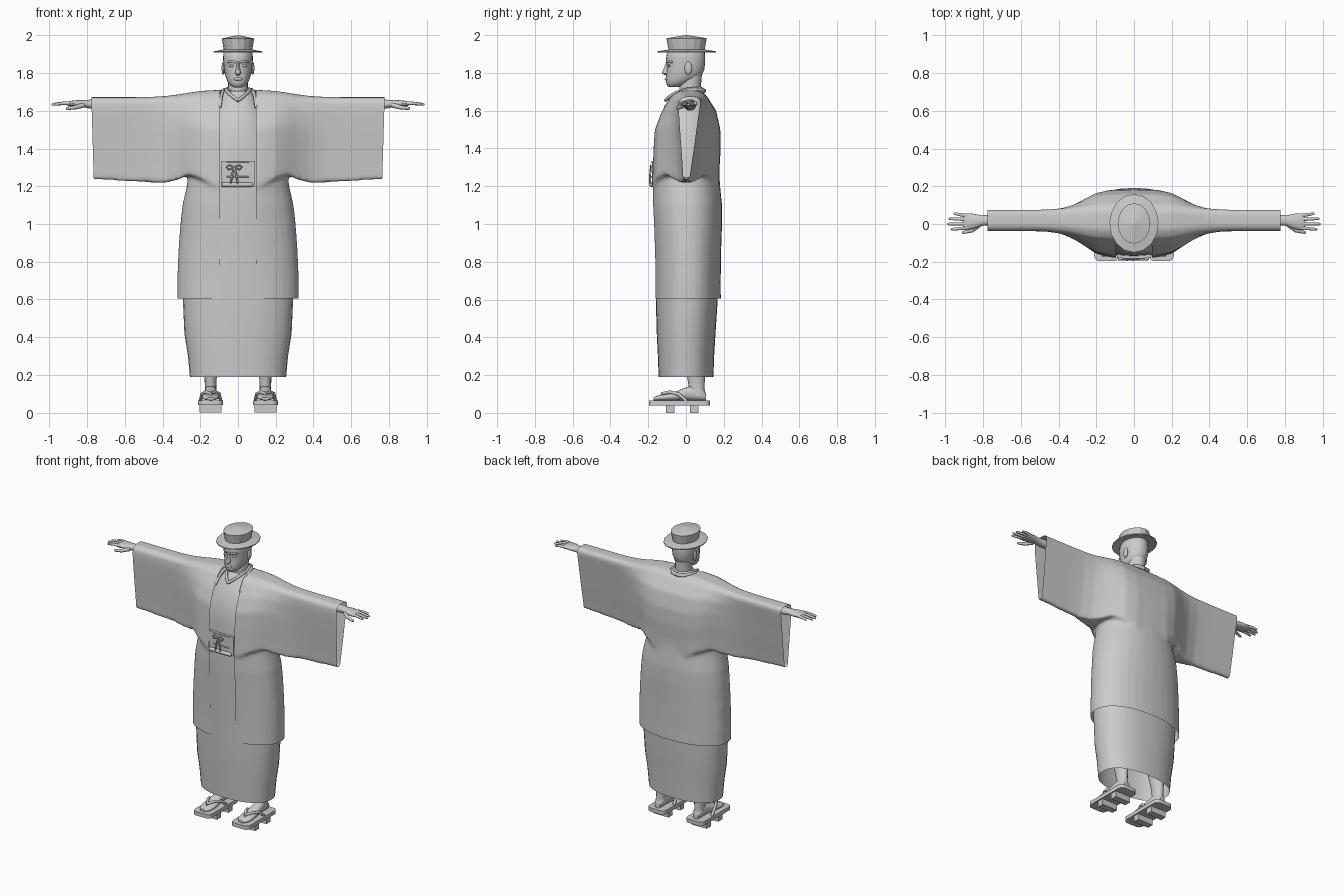
import bpy, bmesh, math
from mathutils import Vector

if "Cube" in bpy.data.objects:
    bpy.data.objects.remove(bpy.data.objects["Cube"])

grey = bpy.data.materials.new("plain grey")
grey.diffuse_color = (0.6, 0.6, 0.6, 1)
grey.use_nodes = True
grey.node_tree.nodes["Principled BSDF"].inputs["Base Color"].default_value = grey.diffuse_color


def finish(name, bm):
    bmesh.ops.recalc_face_normals(bm, faces=bm.faces)
    me = bpy.data.meshes.new(name)
    bm.to_mesh(me)
    bm.free()
    me.materials.append(grey)
    ob = bpy.data.objects.new(name, me)
    bpy.context.collection.objects.link(ob)
    return ob


def skin(bm, rings, cap_start=True, cap_end=True):
    vs = [[bm.verts.new(p) for p in r] for r in rings]
    n = len(vs[0])
    for a, b in zip(vs, vs[1:]):
        for i in range(n):
            bm.faces.new((a[i], a[(i + 1) % n], b[(i + 1) % n], b[i]))
    if cap_start:
        bm.faces.new(vs[0])
    if cap_end:
        bm.faces.new(vs[-1])


def oval(cx, cy, hx, hy, n=32, power=2.2):
    pts = []
    for i in range(n):
        c, s = math.cos(math.tau * i / n), math.sin(math.tau * i / n)
        pts.append((cx + hx * math.copysign(abs(c) ** (2 / power), c),
                    cy + hy * math.copysign(abs(s) ** (2 / power), s)))
    return pts


def stack(secs, cx=0, n=32, power=2.2):
    """Horizontal rings from (z, half width, front y, back y)."""
    return [[(x, y, z) for x, y in oval(cx, (f + b) / 2, hx, (b - f) / 2, n, power)]
            for z, hx, f, b in secs]


def loft(name, rings, cap_start=True, cap_end=True):
    bm = bmesh.new()
    skin(bm, rings, cap_start, cap_end)
    return finish(name, bm)


def ball(name, loc, size):
    bm = bmesh.new()
    bmesh.ops.create_uvsphere(bm, u_segments=16, v_segments=10, radius=1)
    for v in bm.verts:
        v.co = Vector(loc) + Vector([a * b for a, b in zip(v.co, size)])
    return finish(name, bm)


def box(name, lo, hi, bevel=0.0):
    bm = bmesh.new()
    bmesh.ops.create_cube(bm, size=1)
    for v in bm.verts:
        v.co = [(a + b) / 2 + c * (b - a) for a, b, c in zip(lo, hi, v.co)]
    if bevel:
        edges = [e for e in bm.edges if abs(e.verts[0].co.z - e.verts[1].co.z) > 1e-4]
        bmesh.ops.bevel(bm, geom=edges, offset=bevel, segments=4, affect='EDGES', profile=0.5)
    return finish(name, bm)


def tube(name, pts, r0, r1=None, n=10):
    """Round tube along a polyline, tapering from r0 to r1, with a rounded tip."""
    r1 = r0 if r1 is None else r1
    pts = [Vector(p) for p in pts]
    rings = []
    for i, p in enumerate(pts):
        d = (pts[min(i + 1, len(pts) - 1)] - pts[max(i - 1, 0)]).normalized()
        u = d.cross(Vector((0.13, 0.31, 0.94))).normalized()
        w = d.cross(u)
        r = r0 + (r1 - r0) * i / (len(pts) - 1)
        ring = lambda c, q: [c + q * (u * math.cos(math.tau * k / n) + w * math.sin(math.tau * k / n))
                             for k in range(n)]
        rings.append(ring(p, r))
    rings.append(ring(p + d * r * 0.7, r * 0.6))
    return loft(name, rings)


def interp(x, table):
    for (a, *p), (b, *q) in zip(table, table[1:]):
        if x <= b:
            t = (x - a) / (b - a)
            return [u + (v - u) * t for u, v in zip(p, q)]
    return table[-1][1:]


# Coat: skirt loft and torso-to-sleeve loft fused, then trimmed open
bm = bmesh.new()
skin(bm, stack([(0.54, .322, -.168, .185), (0.7, .322, -.167, .184), (0.85, .317, -.17, .186),
                (1.0, .306, -.176, .191), (1.1, .295, -.182, .191), (1.2, .272, -.183, .181),
                (1.3, .256, -.178, .174), (1.42, .245, -.165, .165)]))
torso = [(1.71, -.03, .07), (1.685, -.075, .105), (1.6, -.128, .16), (1.5, -.167, .182),
         (1.4, -.174, .184), (1.3, -.178, .178), (1.2, -.182, .176)]
sleeve = [(1.672, -.01, .06), (1.655, -.036, .078), (1.6, -.038, .07), (1.5, -.032, .056),
          (1.4, -.025, .043), (1.3, -.018, .028), (1.225, -.014, .018)]
blend = [(0, 1, 1.2), (.12, .98, 1.2), (.2, .86, 1.24), (.26, .62, 1.26), (.32, .36, 1.235),
         (.38, .16, 1.22), (.46, .03, 1.22), (.55, 0, 1.225), (.82, 0, 1.24)]
rings = []
for i in range(-41, 42):
    w, low = interp(abs(i) * .02, blend)
    sec = [[a * w + b * (1 - w) for a, b in zip(t, s)] for t, s in zip(torso, sleeve)]
    top, bot = sec[0][0], sec[-1][0]
    zs = [top - (top - s[0]) * (top - low) / (top - bot) for s in sec]
    rings.append([(i * .02, s[1], z) for s, z in zip(sec, zs)] +
                 [(i * .02, s[2], z) for s, z in reversed(list(zip(sec, zs)))])
skin(bm, rings)
coat = finish("coat", bm)
m = coat.modifiers.new("fuse", 'REMESH')
m.mode, m.voxel_size = 'VOXEL', 0.01
m = coat.modifiers.new("soften", 'SMOOTH')
m.factor, m.iterations = 0.5, 14
dg = bpy.context.evaluated_depsgraph_get()
fused = bpy.data.meshes.new_from_object(coat.evaluated_get(dg))
coat.modifiers.clear()
bm = bmesh.new()
bm.from_mesh(fused)


def cut(co, no, clear):
    bmesh.ops.bisect_plane(bm, geom=bm.verts[:] + bm.edges[:] + bm.faces[:], plane_co=co,
                           plane_no=no, clear_outer=clear)


cut((0, 0, .605), (0, 0, -1), True)
for s in (-1, 1):
    cut((s * .775, 0, 1.6), (s, 0, -.03), True)
    cut((s * .095, 0, 1), (s, 0, 0), False)
bmesh.ops.delete(bm, geom=[f for f in bm.faces if abs(f.calc_center_median().x) < .095
                           and f.calc_center_median().y < -.02], context='FACES')
bm.to_mesh(coat.data)
bm.free()
coat.data.materials.clear()
coat.data.materials.append(grey)

# Inner robe
loft("robe", stack([(.19, .255, -.145, .145), (.3, .265, -.149, .149), (.42, .284, -.155, .156),
                    (.6, .292, -.16, .168), (.8, .296, -.16, .17), (1.0, .285, -.168, .176),
                    (1.2, .25, -.174, .165), (1.4, .21, -.167, .16), (1.5, .18, -.16, .15),
                    (1.6, .14, -.123, .13), (1.67, .095, -.08, .1), (1.705, .075, -.05, .085)],
                   power=2.3), cap_start=False)

# Collars and sash
for s in (-1, 1):
    tube("coat_collar", [(0, .095, 1.705), (s * .04, .088, 1.708), (s * .07, .05, 1.712),
                         (s * .08, 0, 1.705), (s * .088, -.06, 1.68), (s * .095, -.11, 1.62)], .012, .007)
    tube("robe_collar", [(0, .085, 1.715), (s * .05, .06, 1.718), (s * .065, 0, 1.712),
                         (s * .05, -.055, 1.695), (s * .028, -.085, 1.675), (0, -.108, 1.655)], .009)
box("sash", (-.09, -.18, 1.2), (.09, -.15, 1.33))
tube("sash_roll", [(-.085, -.183, 1.208), (.07, -.183, 1.208)], .012)
for z in (1.326, 1.25):
    tube("sash_cord", [(-.06, -.182, z), (.055, -.182, z)], .004)
for s in (-1, 1):
    tube("bow_loop", [(-.02, -.186, 1.3), (-.02 + s * .025, -.188, 1.312), (-.02 + s * .042, -.188, 1.302),
                      (-.02 + s * .03, -.188, 1.288), (-.02, -.186, 1.298)], .004)
    tube("bow_tail", [(-.02, -.186, 1.3), (-.02 + s * .012, -.19, 1.26), (-.02 + s * .018, -.19, 1.215)], .005)

# Head
loft("neck", stack([(1.62, .062, -.04, .09), (1.68, .054, -.034, .082), (1.74, .052, -.036, .08),
                    (1.8, .055, -.03, .085)], n=20, power=2))
loft("head", stack([(1.724, .02, -.09, -.04), (1.732, .037, -.1, -.01), (1.75, .053, -.106, .025),
                    (1.77, .062, -.107, .065), (1.79, .069, -.105, .085), (1.82, .074, -.102, .097),
                    (1.85, .077, -.102, .101), (1.875, .079, -.106, .102), (1.91, .077, -.1, .1),
                    (1.94, .06, -.07, .08)], n=24, power=2.1))
loft("nose", stack([(1.788, .01, -.112, -.08), (1.796, .017, -.125, -.08), (1.806, .014, -.127, -.08),
                    (1.83, .009, -.115, -.08), (1.86, .008, -.106, -.08)], n=12, power=2))
ball("lips", (0, -.1, 1.768), (.025, .013, .009))
for s in (-1, 1):
    ball("ear", (s * .078, .012, 1.825), (.009, .02, .034))
    ball("eye", (s * .032, -.089, 1.838), (.016, .011, .007))
    tube("brow", [(s * .012, -.1, 1.858), (s * .035, -.093, 1.862), (s * .055, -.075, 1.857)], .007, .005)

# Hat
loft("hat_brim", [[(x, y, z) for x, y in oval(0, .004, .13 * k, .155 * k, 16, 2)]
                  for z, k in ((1.918, .6), (1.908, 1), (1.914, 1), (1.924, .6))])
loft("hat_crown", [[(x, y, z) for x, y in oval(0, .003, a, b, 16, 2)]
                   for z, a, b in ((1.915, .074, .094), (1.983, .086, .107), (2.0, .004, .005))])

# Arms, hands, legs and sandals, one of each per side
for s in (-1, 1):
    rings = []
    for x, cy, cz, hy, hz in ((.55, .022, 1.63, .032, .03), (.78, .02, 1.635, .028, .024),
                              (.81, .018, 1.637, .028, .02), (.85, .014, 1.638, .04, .018),
                              (.89, .012, 1.638, .045, .014), (.905, .012, 1.637, .042, .009)):
        rings.append([(s * x, y, z) for y, z in oval(cy, cz, hy, hz, 16, 2.2)])
    loft("forearm", rings)
    for y0, y1, tip in ((.045, .055, .95), (.024, .028, .977), (.001, 0, .983), (-.021, -.028, .967)):
        tube("finger", [(s * .88, y0, 1.638), (s * .925, (y0 + y1) / 2, 1.64), (s * tip, y1, 1.634)], .0105, .007)
    tube("thumb", [(s * .82, -.005, 1.63), (s * .86, -.035, 1.618), (s * .905, -.045, 1.612)], .014, .008)

    cx = s * .145
    loft("leg", stack([(.09, .032, .02, .105), (.13, .03, .015, .098), (.18, .032, .008, .1),
                       (.3, .045, -.02, .105), (.5, .06, -.05, .1)], cx, 16, 2))
    foot = ((-.172, .02, .082), (-.15, .04, .092), (-.11, .046, .098), (-.06, .043, .11), (-.02, .036, .127),
            (.03, .032, .145), (.08, .031, .135), (.105, .02, .105))
    loft("foot", [[(x, y, z) for x, z in oval(cx, (.066 + t) / 2, hw, (t - .066) / 2, 16, 2.4)]
                  for y, hw, t in foot])
    box("sandal_board", (cx - .066, -.197, .04), (cx + .066, .128, .066), .03)
    for y0, y1 in ((-.105, -.062), (.02, .065)):
        box("sandal_tooth", (cx - .058, y0, 0), (cx + .058, y1, .042))
    for t in (-1, 1):
        tube("sandal_strap", [(cx, -.135, .066), (cx, -.125, .103), (cx + t * .025, -.085, .11),
                              (cx + t * .045, -.04, .1), (cx + t * .053, .0, .066)], .009)

# Shading: smooth, keeping hard edges
bpy.ops.object.select_all(action='DESELECT')
for ob in bpy.context.scene.objects:
    if not ob.name.startswith("hat"):
        ob.select_set(True)
        bpy.context.view_layer.objects.active = ob
bpy.ops.object.shade_smooth_by_angle(angle=math.radians(45))
